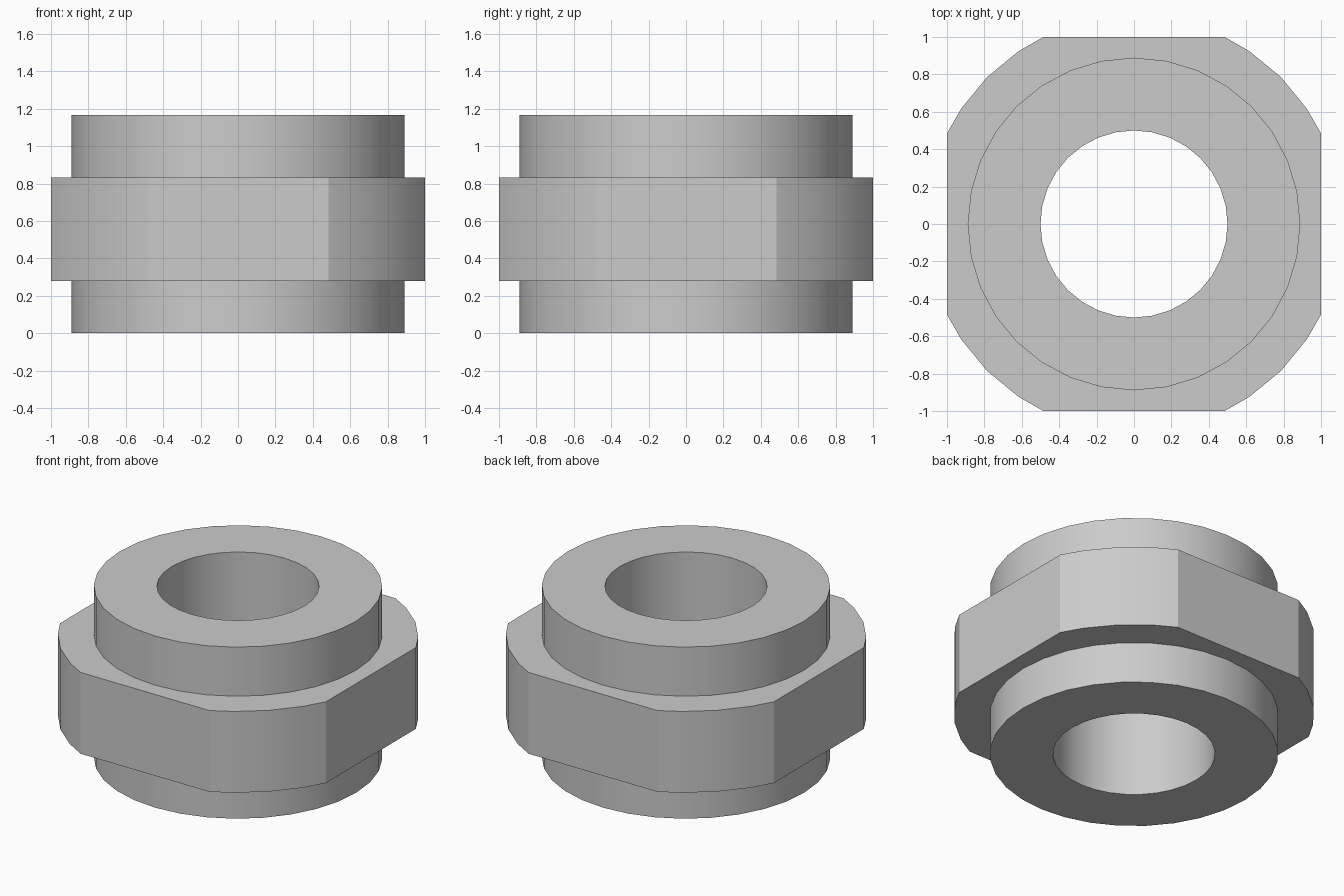
import bpy, bmesh
from math import cos, sin, pi, sqrt

if "Cube" in bpy.data.objects:
    bpy.data.objects.remove(bpy.data.objects["Cube"])

N = 32                      # sides of every round ring
R_FLANGE = 1.111            # radius of the flange before its flats
Z0, Z1, Z2, Z3 = 0.0, 0.28, 0.833, 1.167


def circle(r):
    return [(r * cos(2 * pi * i / N), r * sin(2 * pi * i / N)) for i in range(N)]


def flange_outline():
    """Circle trimmed by four wrench flats at +-1."""
    corner = sqrt(R_FLANGE ** 2 - 1)
    pts = []
    for quarter in range(4):
        for k in range(-4, 4):
            a = 2 * pi * k / N
            if abs(k) <= 2:          # along the flat, ends on the arc
                x, y = 1.0, corner * k / 2
            else:                    # on the arc
                x, y = R_FLANGE * cos(a), R_FLANGE * sin(a)
            for _ in range(quarter):
                x, y = -y, x
            pts.append((x, y))
    return pts[4:] + pts[:4]         # start at angle zero


# Closed cross-section: collar, flange, collar, then back through the bore
collar, bore, flange = circle(0.889), circle(0.5), flange_outline()
section = [(bore, Z0), (collar, Z0), (collar, Z1), (flange, Z1),
           (flange, Z2), (collar, Z2), (collar, Z3), (bore, Z3)]

bm = bmesh.new()
rings = [[bm.verts.new((x, y, z)) for x, y in outline] for outline, z in section]
for j, lower in enumerate(rings):
    upper = rings[(j + 1) % len(rings)]
    for i in range(N):
        n = (i + 1) % N
        bm.faces.new((lower[i], lower[n], upper[n], upper[i]))
bmesh.ops.recalc_face_normals(bm, faces=bm.faces)

mesh = bpy.data.meshes.new("flanged_bushing")
bm.to_mesh(mesh)
bm.free()
bushing = bpy.data.objects.new("flanged_bushing", mesh)
bpy.context.collection.objects.link(bushing)

# Smooth round walls, crisp rims and flats
bpy.context.view_layer.objects.active = bushing
bushing.select_set(True)
bpy.ops.object.shade_smooth_by_angle(angle=0.35)
